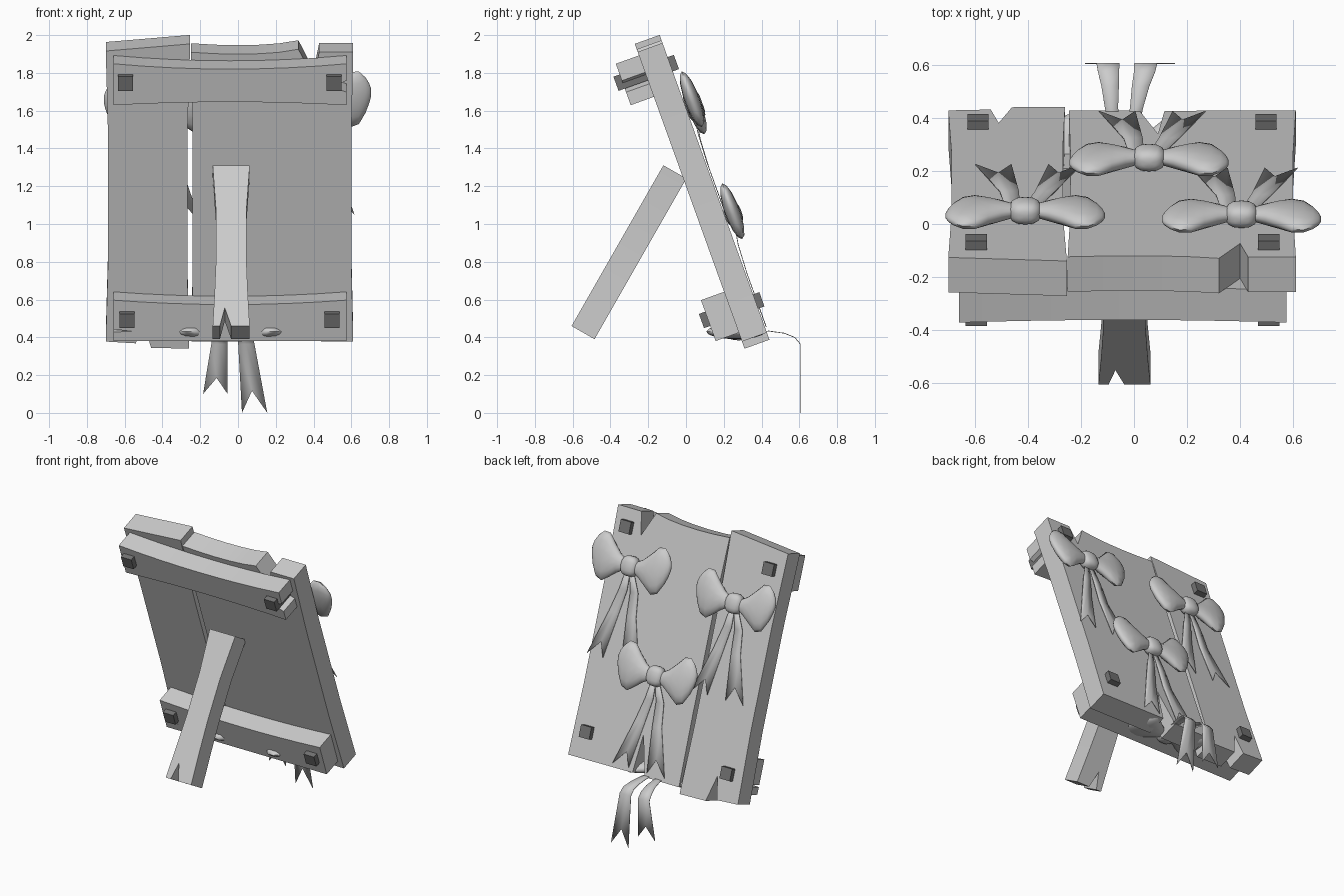
import bpy, bmesh, math
from mathutils import Vector

if "Cube" in bpy.data.objects:
    bpy.data.objects.remove(bpy.data.objects["Cube"])


def material(name, g):
    m = bpy.data.materials.new(name)
    m.diffuse_color = (g, g, g, 1)
    m.use_nodes = True
    m.node_tree.nodes["Principled BSDF"].inputs["Base Color"].default_value = m.diffuse_color
    return m


LIGHT = material("light_grey", 0.6)
DARK = material("dark_grey", 0.17)


def frame(origin, up, out):
    """Maps (across, up, out) to world space."""
    o, u, w = Vector(origin), Vector(up).normalized(), Vector(out).normalized()
    return lambda x, v, d: o + Vector((x, 0, 0)) + u * v + w * d


def finish(name, bm, mat, angle=30):
    bmesh.ops.recalc_face_normals(bm, faces=bm.faces)
    me = bpy.data.meshes.new(name)
    bm.to_mesh(me)
    bm.free()
    ob = bpy.data.objects.new(name, me)
    bpy.context.collection.objects.link(ob)
    me.materials.append(mat)
    bpy.ops.object.select_all(action='DESELECT')
    ob.select_set(True)
    bpy.context.view_layer.objects.active = ob
    bpy.ops.object.shade_smooth_by_angle(angle=math.radians(angle))
    return ob


def prism(name, fr, pts, w0, w1, mat=LIGHT):
    """Extrudes an outline between two depths."""
    bm = bmesh.new()
    a = [bm.verts.new(fr(x, v, w0)) for x, v in pts]
    b = [bm.verts.new(fr(x, v, w1)) for x, v in pts]
    bm.faces.new(a)
    bm.faces.new(b[::-1])
    for i in range(len(a)):
        j = (i + 1) % len(a)
        bm.faces.new((a[i], b[i], b[j], a[j]))
    return finish(name, bm, mat)


# Leaning board frame: up along the board, out towards the back
board = frame((0, 0.31, 0.34), (0, -0.339, 0.941), (0, 0.941, 0.339))

# Planks with split, notched ends
prism("narrow_plank", board, [
    (-0.70, 0.04), (-0.54, 0.03), (-0.51, 0.18), (-0.46, 0.005), (-0.26, 0.0),
    (-0.268, 0.45), (-0.268, 1.2), (-0.253, 1.715), (-0.70, 1.675),
    (-0.688, 1.2), (-0.688, 0.5)], 0, 0.14)
prism("wide_plank", board, [
    (-0.245, 0.04), (0.02, 0.04), (0.09, 0.30), (0.115, 0.045), (0.61, 0.04),
    (0.60, 0.5), (0.60, 1.2), (0.61, 1.67), (0.43, 1.67), (0.40, 1.52),
    (0.32, 1.685), (0.22, 1.668), (0.12, 1.66), (0.0, 1.657), (-0.12, 1.66),
    (-0.25, 1.668), (-0.24, 1.2), (-0.24, 0.5)], 0, 0.14)


# Cross braces with sagging upper edges and cracked ends
def sag(x0, x1, end, mid, n=8):
    return [(x0 + (x1 - x0) * i / n, mid + (end - mid) * (2 * i / n - 1) ** 2)
            for i in range(n + 1)]


prism("upper_brace", board,
      sag(-0.66, 0.575, 1.417, 1.435)
      + [(0.575, 1.49), (0.50, 1.52), (0.575, 1.555)]
      + sag(0.575, -0.66, 1.65, 1.62), -0.13, 0)
prism("lower_brace", board,
      [(-0.66, 0.09), (0.575, 0.09)] + sag(0.575, -0.66, 0.32, 0.295)
      + [(-0.66, 0.155), (-0.56, 0.145), (-0.66, 0.14)], -0.13, 0)

# Square pegs running through the braces and planks
for side, x, v in (("left", -0.595, 1.55), ("right", 0.508, 1.55),
                   ("left", -0.588, 0.215), ("right", 0.498, 0.215)):
    level = "upper" if v > 1 else "lower"
    prism(f"{level}_{side}_peg", board,
          [(x + a * 0.04, v + b * 0.04)
           for a, b in ((-1, -1), (1, -1), (1, 1), (-1, 1))],
          -0.165, 0.175, DARK)

# Prop leg with waisted sides and a split foot
leg = frame((-0.036, -0.545, 0.425), (0, 0.496, 0.868), (0, -0.868, 0.496))
prism("prop_leg", leg, [
    (-0.098, 0), (-0.06, 0), (-0.034, 0.11), (0.0, 0), (0.098, 0),
    (0.088, 0.2), (0.08, 0.42), (0.08, 0.7), (0.098, 0.98),
    (-0.098, 0.98), (-0.08, 0.7), (-0.08, 0.42), (-0.088, 0.2)],
    -0.07, 0.07)

# Bow lobe stations: across, centre height, half height, half depth
LOBE = [(0.04, 0, 0.035, 0.025), (0.09, 0.0, 0.065, 0.036),
        (0.14, 0.005, 0.11, 0.04), (0.19, 0.015, 0.155, 0.04),
        (0.235, 0.025, 0.148, 0.036), (0.27, 0.04, 0.10, 0.028),
        (0.29, 0.05, 0.055, 0.018), (0.30, 0.055, 0.02, 0.007)]


def lobe(name, fr, s):
    bm = bmesh.new()
    n = 14
    rings = []
    for x, c, h, d in LOBE:
        rings.append([bm.verts.new(fr(s * x, c + h * math.cos(t), d * math.sin(t)))
                      for t in (2 * math.pi * i / n for i in range(n))])
    for a, b in zip(rings, rings[1:]):
        for i in range(n):
            j = (i + 1) % n
            bm.faces.new((a[i], b[i], b[j], a[j]))
    bm.faces.new(rings[0])
    bm.faces.new(rings[-1])
    finish(name, bm, LIGHT, 60)


def knot(name, fr):
    bm = bmesh.new()
    bmesh.ops.create_uvsphere(bm, u_segments=14, v_segments=10, radius=1)

    def soft(c):  # squares the ball slightly
        return math.copysign(abs(c) ** 0.75, c)
    for v in bm.verts:
        x, y, z = v.co
        v.co = fr(0.062 * soft(x), 0.066 * soft(z), 0.046 * soft(y))
    finish(name, bm, LIGHT, 60)


def tail(name, fr, rows):
    """Ribbon through rows of (across, up, out, half width), fork at the end."""
    bm = bmesh.new()
    grid = []
    for x, v, w, h in rows:
        grid.append([fr(x - h, v, w), fr(x, v, w), fr(x + h, v, w)])
    grid[-1][1] = grid[-1][1].lerp(grid[-2][1], 0.32)
    vs = [[bm.verts.new(p) for p in r] for r in grid]
    for a, b in zip(vs, vs[1:]):
        for i in (0, 1):
            bm.faces.new((a[i], a[i + 1], b[i + 1], b[i]))
    ob = finish(name, bm, LIGHT, 60)
    mod = ob.modifiers.new("thickness", 'SOLIDIFY')
    mod.thickness = 0.004
    mod.offset = 0


def bow(name, fr, left, right):
    lobe(name + "_left_lobe", fr, -1)
    lobe(name + "_right_lobe", fr, 1)
    knot(name + "_knot", fr)
    tail(name + "_left_tail", fr, left)
    tail(name + "_right_tail", fr, right)


# Three bows on the back of the board, tails lying along the planks
FLAT_L = [(-0.015, -0.04, -0.01, 0.018), (-0.05, -0.16, -0.03, 0.03),
          (-0.06, -0.32, -0.038, 0.036), (-0.12, -0.62, -0.038, 0.068)]
FLAT_R = [(0.015, -0.04, -0.01, 0.018), (0.035, -0.16, -0.03, 0.03),
          (0.075, -0.32, -0.038, 0.038), (0.15, -0.62, -0.038, 0.062)]
for name, x, v in (("upper_bow_a", -0.41, 1.28), ("upper_bow_b", 0.405, 1.32),
                   ("middle_bow", 0.057, 0.69)):
    bow(name, frame(board(x, v, 0.185), (0, -0.339, 0.941), (0, 0.941, 0.339)),
        FLAT_L, FLAT_R)

# Bow lying flat at the bottom, tails bending over and hanging down
flat = frame((-0.04, 0.28, 0.43), (0, -1, 0), (0, 0, 1))
HANG_L = [(-0.03, -0.05, 0, 0.02), (-0.045, -0.16, 0.003, 0.025),
          (-0.05, -0.24, -0.008, 0.033), (-0.056, -0.295, -0.03, 0.04),
          (-0.058, -0.325, -0.065, 0.043), (-0.08, -0.325, -0.33, 0.065)]
HANG_R = [(0.03, -0.05, 0, 0.02), (0.05, -0.16, 0.003, 0.025),
          (0.065, -0.24, -0.008, 0.033), (0.08, -0.295, -0.03, 0.04),
          (0.084, -0.325, -0.065, 0.043), (0.128, -0.325, -0.43, 0.067)]
bow("bottom_bow", flat, HANG_L, HANG_R)
